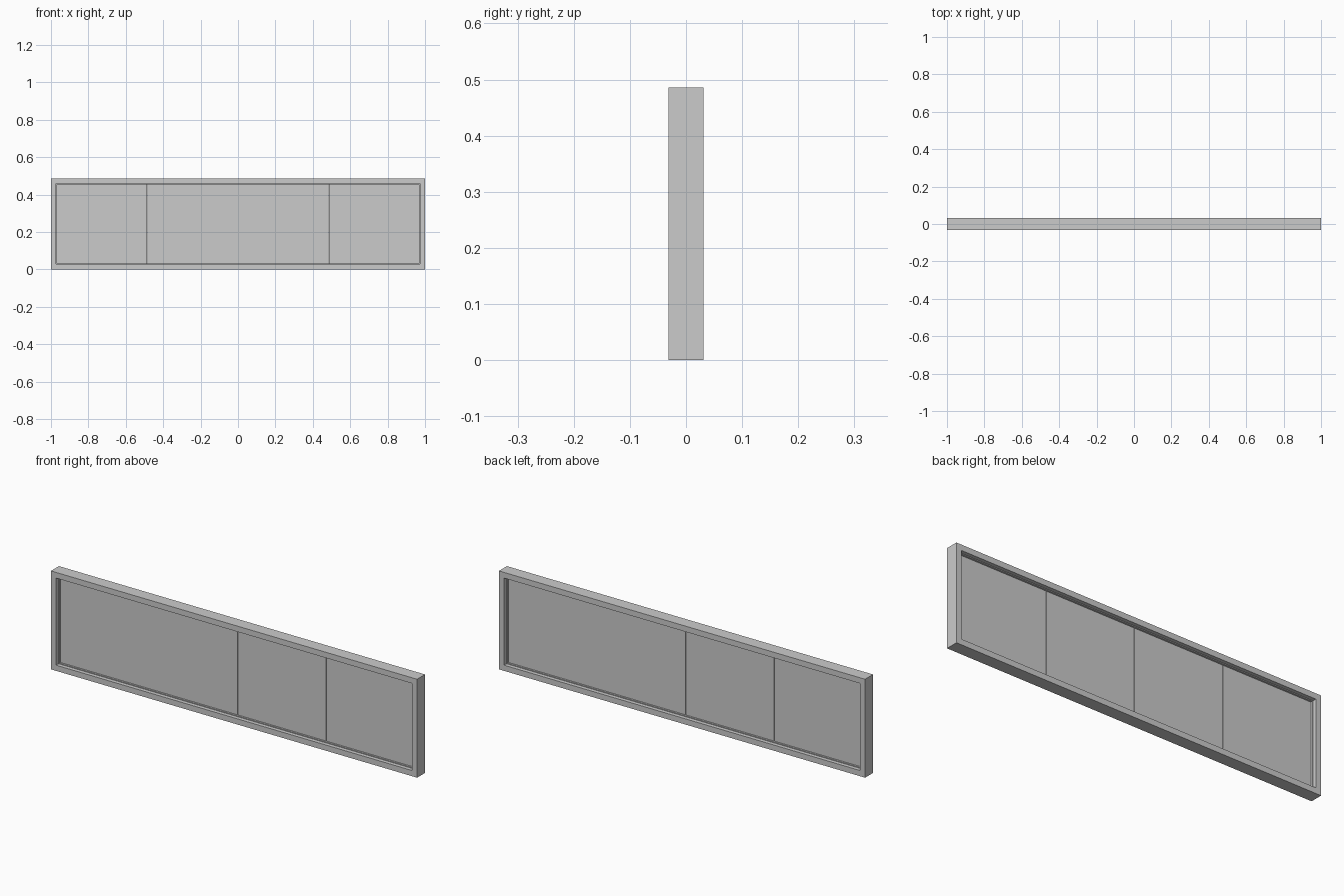
import bpy

if "Cube" in bpy.data.objects:
    bpy.data.objects.remove(bpy.data.objects["Cube"])

W, D, H = 2.0, 0.062, 0.486     # overall size
B = 0.028                       # border width


def box(name, x0, x1, y0, y1, z0, z1):
    bpy.ops.mesh.primitive_cube_add(
        size=1, location=((x0 + x1) / 2, (y0 + y1) / 2, (z0 + z1) / 2))
    o = bpy.context.object
    o.name = name
    o.scale = (x1 - x0, y1 - y0, z1 - z0)
    bpy.ops.object.transform_apply(location=False, rotation=False, scale=True)
    return o


def ring(name, outer, inner, y0, y1):
    """Rectangular frame, inset from the overall outline by outer / inner."""
    verts = []
    for y in (y0, y1):
        for i in (outer, inner):
            x = W / 2 - i
            verts += [(-x, y, i), (x, y, i), (x, y, H - i), (-x, y, H - i)]
    faces = []
    for a in range(4):
        b = (a + 1) % 4
        faces += [(a, b, 4 + b, 4 + a), (8 + b, 8 + a, 12 + a, 12 + b),
                  (b, a, 8 + a, 8 + b), (4 + a, 4 + b, 12 + b, 12 + a)]
    m = bpy.data.meshes.new(name)
    m.from_pydata(verts, [], faces)
    o = bpy.data.objects.new(name, m)
    bpy.context.collection.objects.link(o)
    return o


# outer frame and the slim stop bead holding the panes
ring("outer_frame", 0, B, -D / 2, D / 2)
ring("stop_bead", B, B + 0.004, -0.012, 0.012)

# four equal panes with hairline gaps
inner = W / 2 - B - 0.004
step = 2 * inner / 4
gap = 0.0012
for i in range(4):
    x = -inner + i * step
    box(f"pane_{i + 1}", x + (gap if i else 0), x + step - (gap if i < 3 else 0),
        -0.003, 0.003, B + 0.004, H - B - 0.004)
